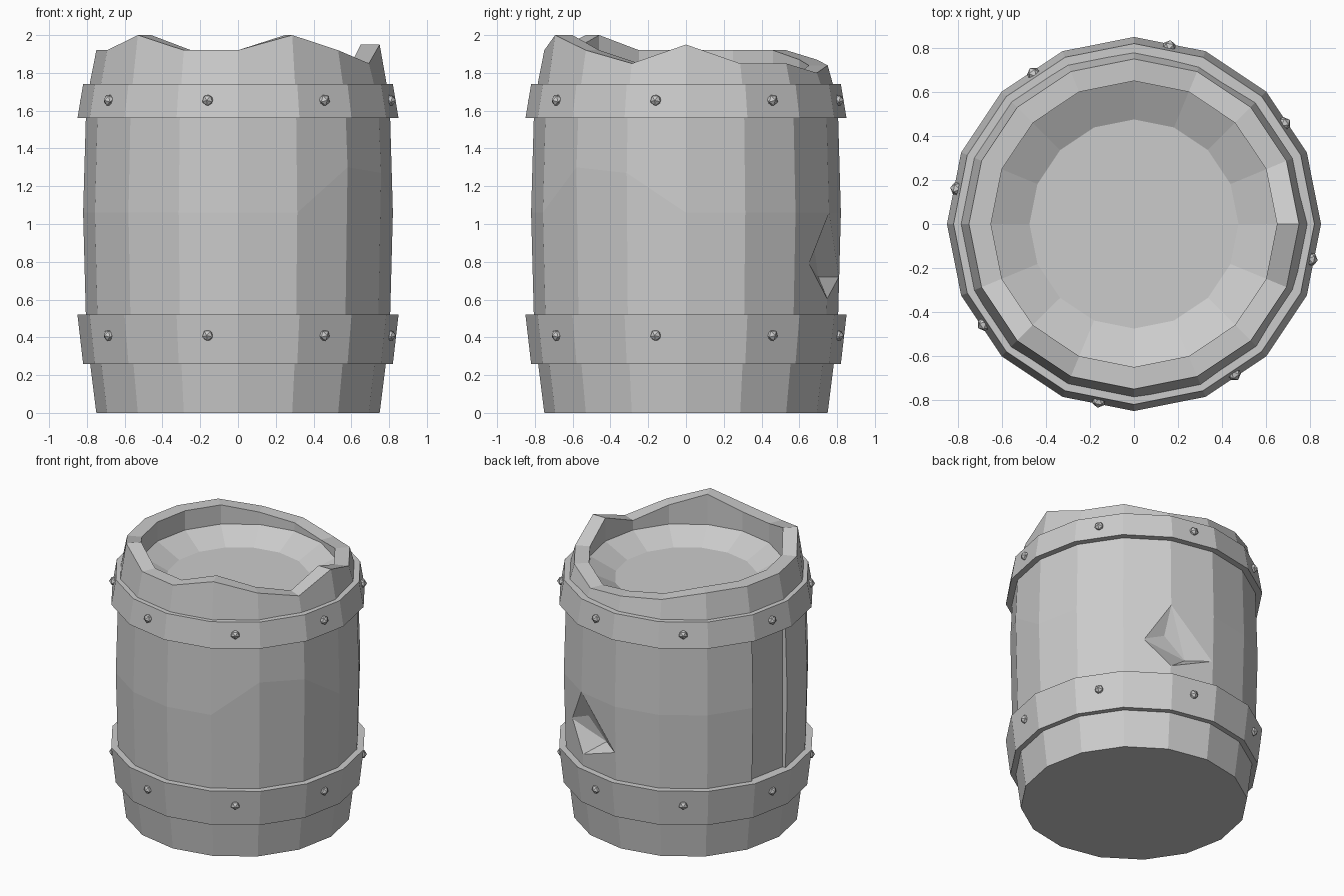
import bpy, bmesh, math
from mathutils import Matrix, Vector

if "Cube" in bpy.data.objects:
    bpy.data.objects.remove(bpy.data.objects["Cube"])

N = 16


def polar(deg, r, z):
    a = math.radians(deg)
    return Vector((r * math.cos(a), r * math.sin(a), z))


def finish(bm, name):
    bmesh.ops.recalc_face_normals(bm, faces=bm.faces[:])
    me = bpy.data.meshes.new(name)
    bm.to_mesh(me)
    bm.free()
    ob = bpy.data.objects.new(name, me)
    bpy.context.collection.objects.link(ob)
    return ob


def lathe(name, rings, closed=False):
    """rings: (radius, height or list of heights); closed joins last ring to first."""
    bm = bmesh.new()
    loops = []
    for r, z in rings:
        zs = z if isinstance(z, list) else [z] * N
        loops.append([bm.verts.new(polar(i * 360 / N, r, zs[i])) for i in range(N)])
    pairs = list(zip(loops, loops[1:]))
    if closed:
        pairs.append((loops[-1], loops[0]))
    else:
        bm.faces.new(loops[0])
        bm.faces.new(loops[-1])
    for a, b in pairs:
        for i in range(N):
            j = (i + 1) % N
            bm.faces.new((a[i], a[j], b[j], b[i]))
    return finish(bm, name)


def carve(target, name, points):
    """Cut the convex hull of the points out of the target."""
    bm = bmesh.new()
    for p in points:
        bm.verts.new(p)
    res = bmesh.ops.convex_hull(bm, input=bm.verts[:])
    loose = [v for v in bm.verts if not v.link_faces]
    bmesh.ops.delete(bm, geom=loose, context='VERTS')
    cutter = finish(bm, name)
    cutter.hide_render = True
    mod = target.modifiers.new(name, 'BOOLEAN')
    mod.object, mod.operation, mod.solver = cutter, 'DIFFERENCE', 'EXACT'
    bpy.context.view_layer.objects.active = target
    bpy.ops.object.modifier_apply(modifier=name)
    bpy.data.objects.remove(cutter)


# barrel body: bulged staves, broken uneven rim, sunken dished lid
rim = [1.95, 1.85, 1.85, 1.80, 1.84, 1.87, 1.92, 1.92,
       1.92, 1.92, 2.0, 1.92, 1.92, 2.0, 1.92, 1.85]
waist = [1.06] * N
waist[14], waist[15] = 1.30, 1.27
body = lathe("barrel_body", [
    (0.75, 0), (0.803, 0.42), (0.82, waist), (0.803, 1.65), (0.75, rim),
    (0.65, rim), (0.65, 1.78), (0.475, 1.69)])

# wedge-shaped chip at the back right
edge = [polar(67.5, 0.82, 1.06), polar(54, 0.805, 0.79),
        polar(67.5, 0.811, 0.60), polar(90, 0.815, 0.72)]
outside = [Vector((p.x * 1.15, p.y * 1.15, p.z)) for p in edge]
carve(body, "chip_cutter", edge + outside +
      [Vector((0.31, 0.68, 0.86)), Vector((0.15, 0.70, 0.72))])

# one sunken stave on the left
carve(body, "stave_cutter", [polar(a, r, z) for a in (157.8, 179.7)
                             for r in (0.782, 0.92) for z in (0.44, 1.64)])

# flared hoops
lathe("lower_hoop", [(0.82, 0.26), (0.85, 0.52), (0.775, 0.52), (0.765, 0.26)], True)
lathe("upper_hoop", [(0.85, 1.56), (0.82, 1.74), (0.765, 1.74), (0.775, 1.56)], True)

# rivets in the middle of every second hoop face
for name, z in (("lower_rivets", 0.41), ("upper_rivets", 1.655)):
    bm = bmesh.new()
    for k in range(8):
        a = 33.75 + 45 * k
        m = (Matrix.Translation(polar(a, 0.82, z))
             @ Matrix.Rotation(math.radians(a), 4, 'Z')
             @ Matrix.Rotation(math.pi / 2, 4, 'Y'))
        bmesh.ops.create_icosphere(bm, subdivisions=1, radius=0.032, matrix=m)
    finish(bm, name)
